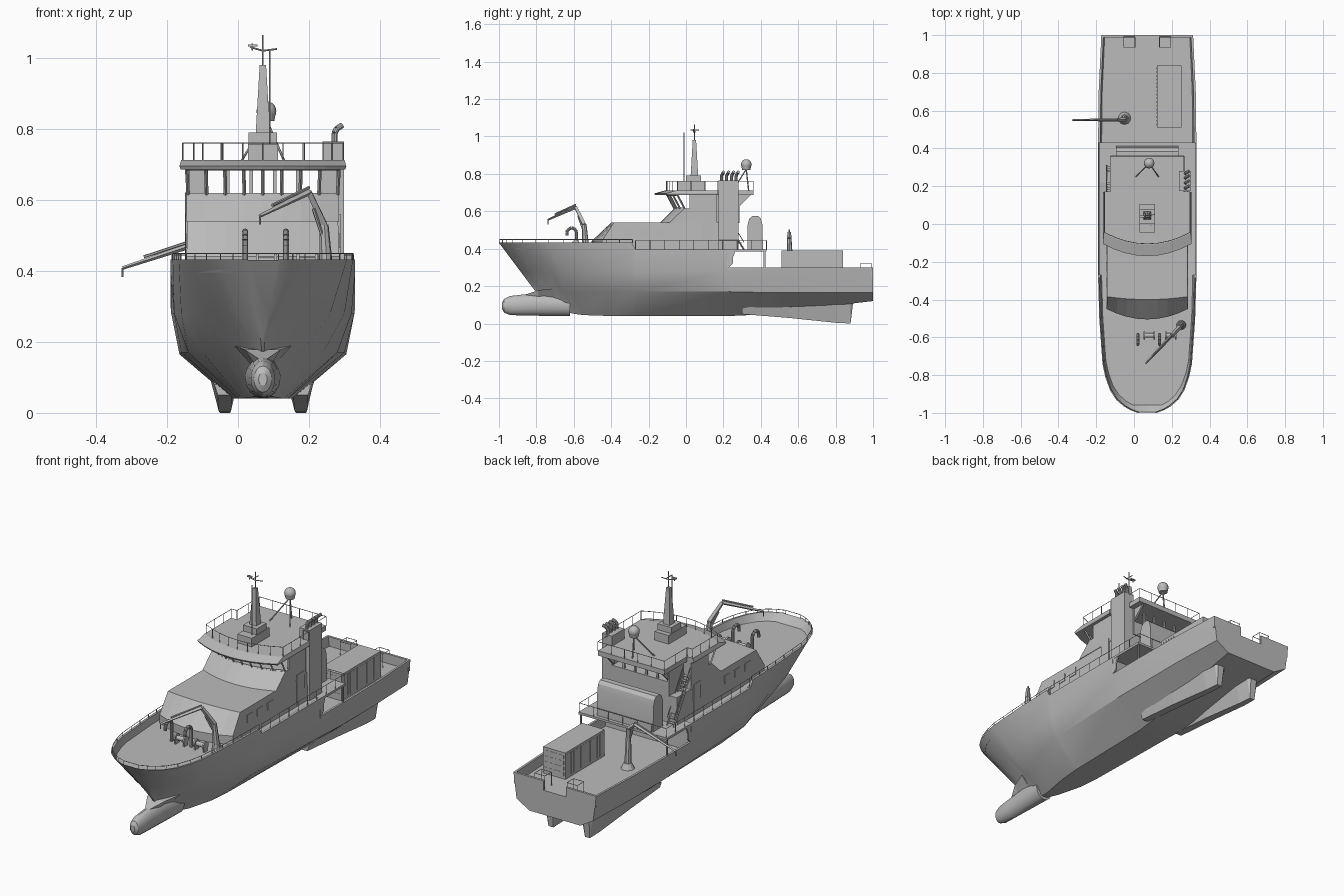
import bpy, bmesh, math
from mathutils import Vector, Matrix

cube = bpy.data.objects.get("Cube")
if cube:
    bpy.data.objects.remove(cube)

CX = 0.07  # ship centreline
grey = bpy.data.materials.new("ship_grey")
grey.use_nodes = True
grey.diffuse_color = (0.5, 0.5, 0.5, 1)
grey.node_tree.nodes["Principled BSDF"].inputs["Base Color"].default_value = (0.5, 0.5, 0.5, 1)


def finish(name, bm, smooth=False):
    bmesh.ops.recalc_face_normals(bm, faces=bm.faces)
    me = bpy.data.meshes.new(name)
    bm.to_mesh(me)
    bm.free()
    me.materials.append(grey)
    ob = bpy.data.objects.new(name, me)
    bpy.context.collection.objects.link(ob)
    if smooth:
        bpy.ops.object.select_all(action='DESELECT')
        ob.select_set(True)
        bpy.context.view_layer.objects.active = ob
        bpy.ops.object.shade_smooth_by_angle(angle=math.radians(30))


def add_loft(bm, rings):
    rows = [[bm.verts.new(p) for p in r] for r in rings]
    n = len(rows[0])
    for a, b in zip(rows, rows[1:]):
        for i in range(n):
            j = (i + 1) % n
            bm.faces.new((a[i], a[j], b[j], b[i]))
    bm.faces.new(rows[0])
    bm.faces.new(rows[-1])


def loft(name, rings, smooth=False):
    bm = bmesh.new()
    add_loft(bm, rings)
    finish(name, bm, smooth)


def add_box(bm, x0, x1, y0, y1, z0, z1):
    add_loft(bm, [[(x0, y0, z), (x1, y0, z), (x1, y1, z), (x0, y1, z)] for z in (z0, z1)])


def box(name, *b):
    bm = bmesh.new()
    add_box(bm, *b)
    finish(name, bm)


def add_tube(bm, p, q, r0, r1=None, n=6):
    p, q = Vector(p), Vector(q)
    d = q - p
    m = Matrix.Translation((p + q) / 2) @ d.to_track_quat('Z', 'Y').to_matrix().to_4x4()
    bmesh.ops.create_cone(bm, cap_ends=True, segments=n, radius1=r0,
                          radius2=r0 if r1 is None else r1, depth=d.length, matrix=m)


def tubes(name, paths, r, n=6, smooth=False):
    bm = bmesh.new()
    for path in paths:
        for p, q in zip(path, path[1:]):
            add_tube(bm, p, q, r, n=n)
    finish(name, bm, smooth)


def railing(name, path, z0, z1, step=0.08, r=0.0018):
    bm = bmesh.new()
    for (xa, ya), (xb, yb) in zip(path, path[1:]):
        add_tube(bm, (xa, ya, z1), (xb, yb, z1), r, n=4)
        k = max(1, round(math.hypot(xb - xa, yb - ya) / step))
        for i in range(k + 1):
            x, y = xa + (xb - xa) * i / k, ya + (yb - ya) * i / k
            add_tube(bm, (x, y, z0), (x, y, z1), r, n=4)
    finish(name, bm)


def front_arc(yc, ys, hw, n=8):
    return [(CX + hw * t, yc + (ys - yc) * t * t) for t in (2 * i / n - 1 for i in range(n + 1))]


def plan(yc, ys, hw, yb, z):
    pts = front_arc(yc, ys, hw) + [(CX + hw, yb), (CX - hw, yb)]
    return [(x, y, z) for x, y in pts]


# Hull: y, rake, keel z, keel half width, bilge z, bilge, mid, top half widths
stations = [
    (-1.0, .75, .16, .003, .20, .005, .02, .05), (-.985, .74, .14, .005, .19, .01, .04, .09),
    (-.965, .72, .11, .01, .18, .02, .07, .125), (-.93, .69, .085, .012, .175, .035, .1, .165),
    (-.88, .65, .06, .015, .17, .05, .13, .197), (-.81, .58, .05, .02, .17, .08, .165, .222),
    (-.74, .5, .045, .03, .17, .11, .19, .237), (-.5, .25, .04, .06, .17, .17, .23, .254),
    (-.29, 0, .04, .07, .17, .21, .25, .26), (-.27, 0, .04, .07, .17, .21, .25, .26),
    (.225, 0, .04, .08, .17, .23, .258, .26), (.23, 0, .04, .08, .17, .23, .258, .26),
    (.45, 0, .05, .1, .165, .235, .258, .26), (.7, 0, .085, .13, .165, .235, .255, .257),
    (1, 0, .12, .15, .165, .225, .24, .243)]
rings = []
for y, k, kz, kw, bz, bw, mw, tw in stations:
    top, deck = (.432, .395) if y < -.28 else (.396, .392) if y < .228 else (.30, .25)
    if y == -1:
        deck = top - .002
    half = [(kw, kz), (bw, bz), (mw, .28), (tw, top), (tw * .97 - .004, top), (tw * .95 - .006, deck)]
    sect = half + [(-w, z) for w, z in reversed(half)]
    rings.append([(CX + w, y + k * (.432 - z), z) for w, z in sect])
loft("hull", rings, True)

# Blunt bulbous bow and the fairing above it
bulb = [(-.983, .012, .018, .095), (-.972, .025, .037, .095), (-.94, .034, .051, .096), (-.87, .037, .056, .099),
        (-.76, .042, .062, .103), (-.62, .05, .06, .1)]
loft("bow_bulb", [[(CX + w * math.cos(a), y, z + h * math.sin(a)) for a in (i * math.pi / 8 for i in range(16))]
                  for y, w, h, z in bulb], True)
loft("bow_fairing", [[(CX - w, y, z), (CX + w, y, z), (CX, y, .1)]
                     for y, w, z in ((-.87, .008, .15), (-.79, .05, .178), (-.7, .08, .188))])

# Twin skegs, broad where they meet the hull: y, bottom z, top z, bottom and top half widths
skeg = [(.3, .05, .08, .02, .03), (.55, .03, .13, .02, .05), (.8, .004, .15, .017, .05),
        (.88, 0, .135, .014, .035), (.892, .1, .135, .018, .03)]
for s, side in ((-1, "right"), (1, "left")):
    x = CX + s * .107
    loft(side + "_skeg", [[(x - b, y, z0), (x + b, y, z0), (x + t, y, z1), (x - t, y, z1)]
                          for y, z0, z1, b, t in skeg])
    # Stern bulwark either side of the slip, with its small guard frame
    a, b = CX + s * .065, CX + s * .125
    box(side + "_stern_bulwark", *sorted((a, CX + s * .24)), .988, 1, .24, .30)
    railing(side + "_stern_guard", [(a, .99), (a, .935), (b, .935), (b, .99), (a, .99)], .25, .322)
    # Side deck support post and corner bracket
    box(side + "_deck_post", x + s * .143, x + s * .149, .415, .425, .29, .39)
    e = CX + s * .255
    loft(side + "_opening_bracket", [[(e + d, .22, .39), (e + d, .265, .39), (e + d, .25, .35),
                                      (e + d, .25, .32), (e + d, .22, .29)] for d in (-.004, .004)])
box("aft_upper_deck", CX - .26, CX + .26, .22, .43, .384, .396)

# Deck railings
railing("main_deck_rail", [(CX - .255, -.27), (CX - .255, .43), (CX + .255, .43), (CX + .255, -.27)], .395, .445)
edge = [(tw - .006, y + .004) for y, *_, tw in stations if y < -.28]
bow_path = [(CX - w, y) for w, y in reversed(edge)] + [(CX + w, y) for w, y in edge]
railing("bow_rail", bow_path, .43, .449)

# Deckhouse tiers
loft("deckhouse", [plan(-.505, -.45, .215, .28, .385), plan(-.505, -.45, .215, .28, .44),
                   plan(-.4, -.385, .212, .28, .54)])
loft("wheelhouse_base", [plan(-.14, -.09, .215, .165, .538), plan(-.065, -.01, .215, .165, .614)])
box("wheelhouse_aft_base", CX - .17, CX + .17, .16, .285, .538, .614)
for s, side in ((-1, "right"), (1, "left")):
    e = CX + s * .215
    box(side + "_wheelhouse_wall", *sorted((e, e - s * .008)), .02, .165, .61, .695)
    box(side + "_wheelhouse_corner", *sorted((e, e - s * .045)), .157, .165, .61, .695)
    box(side + "_aft_wall", *sorted((CX + s * .17, CX + s * .164)), .16, .285, .61, .695)
    for i in range(3):
        y = -.33 + i * .085
        box(side + "_side_window", *sorted((e - s * .003, e + s * .002)), y, y + .045, .465, .505)
    box(side + "_side_door", *sorted((e - s * .003, e + s * .003)), .085, .145, .40, .56)
    loft(side + "_roof_bracket", [[(x, .28, .62), (x, .35, .69), (x, .28, .69)]
                                  for x in (CX + s * .155, CX + s * .165)])

# Open window frames: raked front, sides and back
bm = bmesh.new()
low, high = front_arc(-.06, -.005, .21), front_arc(-.105, -.05, .215)
for (xa, ya), (xb, yb) in zip(low, high):
    add_tube(bm, (xa, ya, .61), (xb, yb, .695), .005, n=4)
for i in range(6):
    x = CX - .165 + i * .066
    add_box(bm, x - .005, x + .005, .275, .283, .61, .695)
for z, arc in ((.614, low), (.688, high)):
    for p, q in zip(arc, arc[1:]):
        add_tube(bm, (*p, z), (*q, z), .005, n=4)
finish("window_frames", bm)


# Wheelhouse roof with sloping visor
def roof(yc, ys, hw, z):
    right = [(CX + hw, .17), (CX + .195, .17), (CX + .195, .36)]
    pts = front_arc(yc, ys, hw) + right + [(2 * CX - x, y) for x, y in reversed(right)]
    return [(x, y, z) for x, y in pts]


loft("wheelhouse_roof", [roof(-.165, -.1, .232, .686), roof(-.17, -.105, .235, .695),
                         roof(-.11, -.05, .23, .712)])
ring = [(x, y) for x, y, z in roof(-.105, -.045, .226, 0)]
railing("roof_rail", ring + ring[:1], .71, .76)

# Funnel with bent exhaust pipes
box("funnel", .238, .298, .175, .28, .39, .765)
tubes("exhaust_pipes", [[(.272, y, .76), (.272, y, .788), (.278, y + .005, .8), (.293, y + .012, .81)]
                        for y in (.19, .217, .244, .268)], .0085, 10, True)

# Stairs on the right side
bm = bmesh.new()
for i in range(11):
    y, z = .30 - i * .0125, .41 + i * .02
    add_box(bm, -.143, -.108, y - .008, y + .008, z - .002, z + .002)
for x in (-.145, -.106):
    add_tube(bm, (x, .31, .395), (x, .17, .62), .004, n=4)
    add_tube(bm, (x, .31, .435), (x, .17, .66), .002, n=4)
finish("stairs", bm)

# Rounded locker behind the deckhouse
prof = [(.33, .392), (.33, .53), (.338, .56), (.355, .575), (.385, .575), (.4, .56), (.408, .53), (.412, .392)]
loft("aft_locker", [[(x, y, z) for y, z in prof] for x in (CX - .165, CX + .165)], True)

# Mast, aerials and dome
box("mast_plinth", CX - .042, CX + .042, -.045, .105, .71, .758)
box("mast_step", CX - .04, CX + .04, 0, .08, .758, .79)
loft("mast", [[(CX + a * w, .045 + b * w, z) for a, b in ((-1, -1), (1, -1), (1, 1), (-1, 1))]
              for w, z in ((.02, .79), (.009, .98))])
tubes("mast_aerials", [[(CX, .045, .98), (CX, .045, 1.065)], [(.09, -.01, .755), (.09, -.01, 1.02)],
                       [(.035, .04, 1.03), (CX, .045, 1.02), (.11, .05, 1.025)],
                       [(CX, .025, 1.035), (CX, .07, 1.035)], [(.04, .04, 1.02), (.04, .04, 1.04)]], .0025)
box("radar_bar", .028, .055, .035, .045, 1.032, 1.038)
bm = bmesh.new()
bmesh.ops.create_uvsphere(bm, u_segments=16, v_segments=10, radius=.028, matrix=Matrix.Translation((.08, .322, .85)))
add_tube(bm, (.08, .322, .822), (.08, .322, .85), .022, .028, 12)
finish("radar_dome", bm, True)
tubes("dome_stand", [[(x, y, .71), (.08, .322, .825)] for x, y in ((.01, .25), (.13, .25), (.08, .335))], .0035)


# Deck cranes
def crane(name, base, knee, elbow, tip, r, flare):
    bm = bmesh.new()
    base, knee, elbow, tip = (Vector(p) for p in (base, knee, elbow, tip))
    add_tube(bm, base, base + Vector((0, 0, .03)), r * flare, r * 1.6, 10)
    add_tube(bm, base, knee, r * 1.5, r, 8)
    add_tube(bm, knee, elbow, r, r * .8, 4)
    add_tube(bm, elbow, tip, r * .75, r * .4, 4)
    lift = Vector((0, 0, r))
    add_tube(bm, elbow + lift, elbow.lerp(tip, .75) + lift, r * .35)
    add_tube(bm, base.lerp(knee, .6), knee.lerp(elbow, .7) - lift * 1.5, r * .4)
    add_tube(bm, tip, tip - Vector((0, 0, .025)), .003)
    finish(name, bm)


crane("bow_crane", (.25, -.535, .392), (.242, -.545, .53), (.2, -.59, .622), (.062, -.738, .555), .013, 2)
crane("aft_crane", (-.05, .56, .25), (-.05, .552, .455), (-.085, .552, .487), (-.325, .55, .408), .012, 2.8)

# Bow ventilators and winches
for i, x in enumerate((.02, .135)):
    path = [(x, -.585, .392), (x, -.585, .49)]
    path += [(x, -.611 + .026 * math.cos(a), .487 + .024 * math.sin(a)) for a in (.5, 1.05, 1.57, 2.1, 2.65, 3.14)]
    tubes("vent_%d" % (i + 1), [path + [(x, -.637, .47)]], .0085, 10, True)
    bm = bmesh.new()
    a = x + .03
    add_tube(bm, (a, -.59, .425), (a + .06, -.59, .425), .012, n=12)
    for d in (0, .052):
        add_tube(bm, (a + d, -.59, .425), (a + d + .008, -.59, .425), .022, n=12)
        add_box(bm, a + d, a + d + .008, -.605, -.575, .392, .425)
    finish("winch_%d" % (i + 1), bm)

# Ribbed cargo container
bm = bmesh.new()
add_box(bm, .121, .251, .511, .839, .25, .39)
for i in range(16):
    y = .522 + i * .0198
    add_box(bm, .12, .252, y, y + .01, .262, .378)
for i in range(4):
    add_box(bm, .13, .242, .51, .84, .265 + i * .03, .285 + i * .03)
finish("cargo_container", bm)
